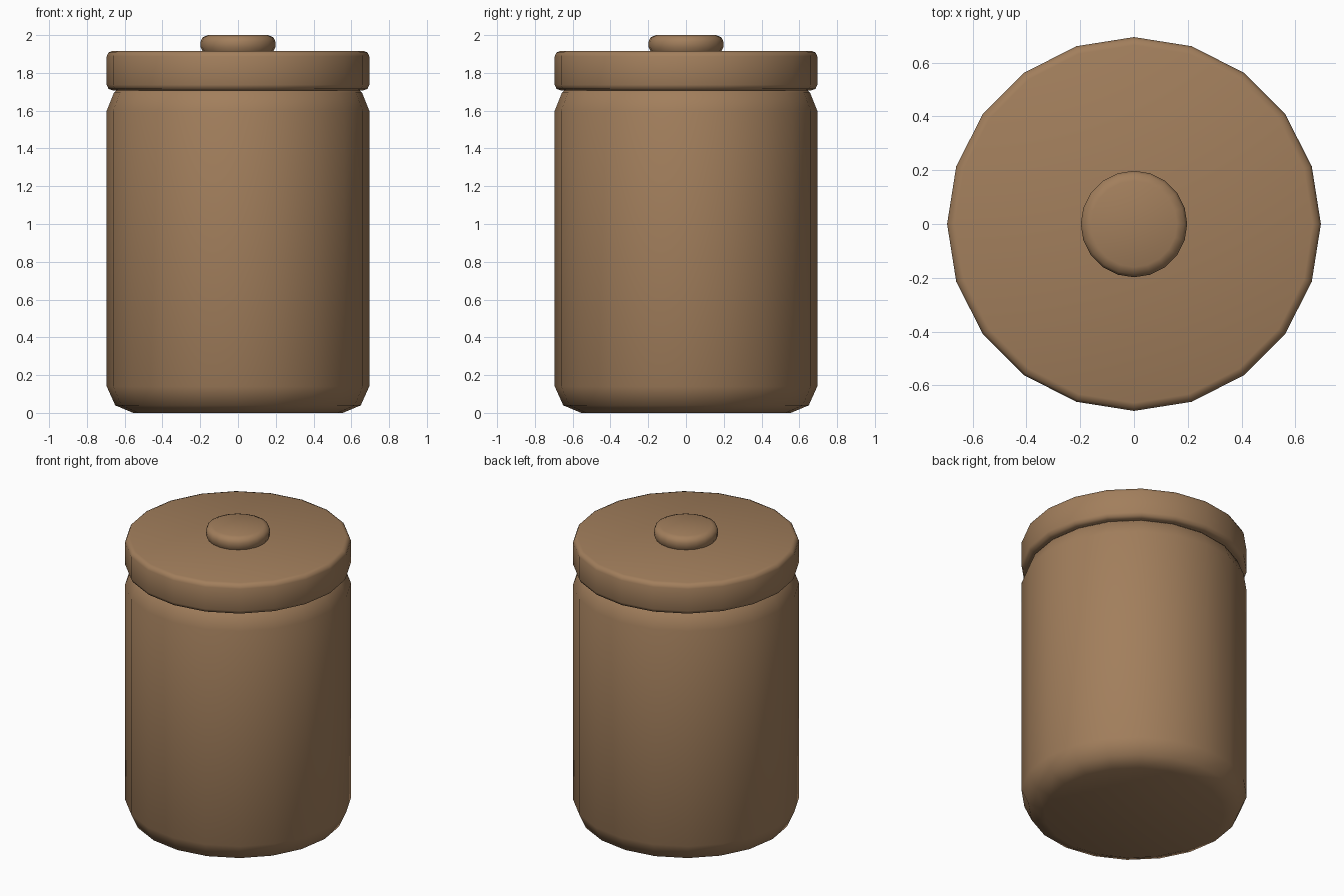
import bpy
import bmesh
from math import cos, sin, tau, radians

cube = bpy.data.objects.get("Cube")
if cube:
    bpy.data.objects.remove(cube, do_unlink=True)

SIDES = 20

clay = bpy.data.materials.new("brown_clay")
clay.use_nodes = True
colour = (0.36, 0.21, 0.107, 1)
clay.diffuse_color = colour
bsdf = clay.node_tree.nodes["Principled BSDF"]
bsdf.inputs["Base Color"].default_value = colour
bsdf.inputs["Roughness"].default_value = 0.8


def turned(name, profile):
    """Closed solid of revolution from (radius, height) points, bottom to top."""
    bm = bmesh.new()
    rings = [[bm.verts.new((r * cos(tau * i / SIDES), r * sin(tau * i / SIDES), z))
              for i in range(SIDES)] for r, z in profile]
    for low, high in zip(rings, rings[1:]):
        for i in range(SIDES):
            j = (i + 1) % SIDES
            bm.faces.new((low[i], low[j], high[j], high[i]))
    bm.faces.new(rings[0][::-1])
    bm.faces.new(rings[-1])
    mesh = bpy.data.meshes.new(name)
    bm.to_mesh(mesh)
    bm.free()
    mesh.materials.append(clay)
    obj = bpy.data.objects.new(name, mesh)
    bpy.context.collection.objects.link(obj)
    bpy.ops.object.select_all(action="DESELECT")
    obj.select_set(True)
    bpy.context.view_layer.objects.active = obj
    bpy.ops.object.shade_smooth_by_angle(angle=radians(60))
    return obj


# Jar with chamfered foot and sloping shoulder
turned("jar_body", [(0.555, 0), (0.65, 0.04), (0.695, 0.14),
                    (0.695, 1.6), (0.657, 1.695), (0.635, 1.715)])

# Overhanging lid with softened rims
turned("lid", [(0.665, 1.708), (0.686, 1.716), (0.695, 1.737),
               (0.695, 1.887), (0.686, 1.908), (0.665, 1.916)])

# Low button handle
turned("lid_knob", [(0.185, 1.912), (0.198, 1.935), (0.198, 1.965),
                    (0.188, 1.988), (0.16, 2.0)])
